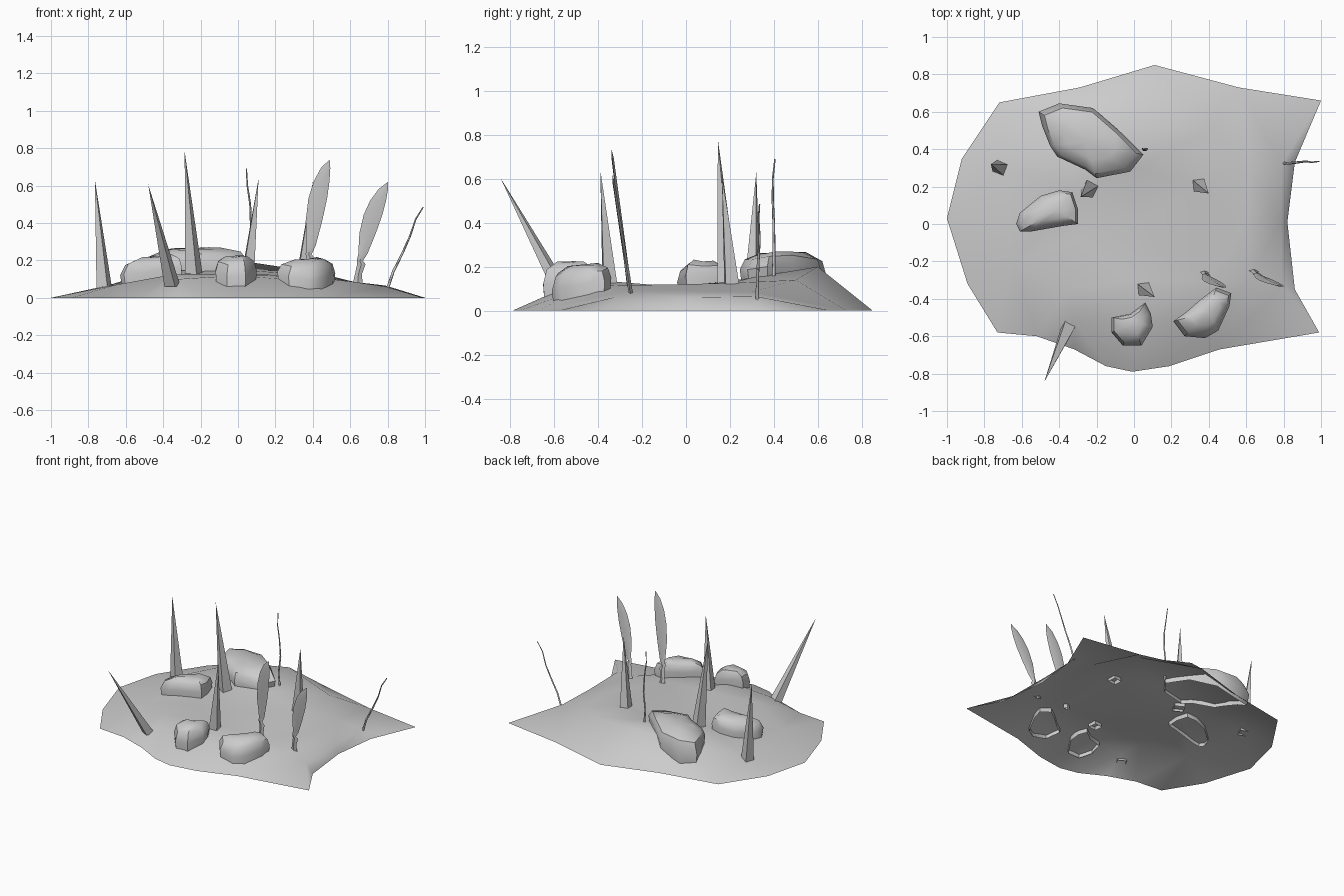
import bpy, bmesh, math
from mathutils import Vector
from mathutils.geometry import delaunay_2d_cdt
from mathutils.bvhtree import BVHTree

if "Cube" in bpy.data.objects:
    bpy.data.objects.remove(bpy.data.objects["Cube"])


def add_mesh(name, verts, faces, angle=None):
    me = bpy.data.meshes.new(name)
    me.from_pydata([tuple(v) for v in verts], [], faces)
    bm = bmesh.new()
    bm.from_mesh(me)
    if name != "ground":
        bmesh.ops.recalc_face_normals(bm, faces=bm.faces)
    bm.to_mesh(me)
    bm.free()
    ob = bpy.data.objects.new(name, me)
    bpy.context.collection.objects.link(ob)
    if angle:
        bpy.ops.object.select_all(action='DESELECT')
        ob.select_set(True)
        bpy.context.view_layer.objects.active = ob
        bpy.ops.object.shade_smooth_by_angle(angle=math.radians(angle))
    return ob


# Ground: open mound sheet triangulated from its flat rim and a few hill heights
rim = [(-1, .03), (-.92, .35), (-.72, .65), (-.29, .73), (.11, .85), (.56, .73),
       (1, .66), (.86, .33), (.82, .01), (.86, -.35), (.99, -.58), (.46, -.67),
       (.19, -.76), (-.01, -.79), (-.15, -.76), (-.32, -.67), (-.52, -.6),
       (-.73, -.58), (-.89, -.32)][::-1]
hills = [(-.7, .3, .065), (-.65, -.2, .07), (-.3, .17, .13), (-.35, -.35, .125),
         (-.32, -.52, .1), (0, .6, .2), (-.35, .52, .17), (0, .3, .15), (0, 0, .105),
         (0, -.3, .13), (0, -.52, .12), (.35, .2, .125), (.4, .5, .14),
         (.37, -.3, .115), (.4, -.52, .085), (.6, 0, .09), (.62, .3, .085),
         (.62, -.3, .085), (-.3, -.08, .11),
         (.79, .32, .065), (.785, .01, .06), (.79, -.33, .06)]
pts = [(x, y, 0) for x, y in rim] + hills
co, _, tris, orig, _, _ = delaunay_2d_cdt(
    [Vector(p[:2]) for p in pts], [], [list(range(len(rim)))], 1, 1e-5)
gv = [Vector((c.x, c.y, pts[o[0]][2])) for c, o in zip(co, orig)]
add_mesh("ground", gv, [list(t) for t in tris], 85)
tree = BVHTree.FromPolygons(gv, [list(t) for t in tris])


def ground_z(x, y):
    hit = tree.ray_cast(Vector((x, y, 2)), Vector((0, 0, -1)))[0]
    return hit.z if hit else 0.0


# Rocks: stacked rings following the ground, open underneath; the top may tilt
def rock(name, outline, top, drift=(0, 0), tilt=(0, 0)):
    n = len(outline)
    cx = sum(p[0] for p in outline) / n
    cy = sum(p[1] for p in outline) / n
    verts = []
    for s, t in ((.95, None), (1, .36), (.88, .74), (.52, .96)):
        for i, (x, y) in enumerate(outline):
            k = 1 - s
            px = x + (cx + drift[0] - x) * k
            py = y + (cy + drift[1] - y) * k
            g = ground_z(px, py)
            h = top + tilt[0] * (px - cx) + tilt[1] * (py - cy) - g
            z = g - .03 if t is None else g + h * (t + .04 * math.sin(i * 2.3))
            verts.append((px, py, z))
    faces = [[r * n + i, r * n + (i + 1) % n, (r + 1) * n + (i + 1) % n, (r + 1) * n + i]
             for r in range(3) for i in range(n)]
    verts.append((cx + drift[0], cy + drift[1], top))
    faces += [[3 * n + i, 3 * n + (i + 1) % n, 4 * n] for i in range(n)]
    add_mesh(name, verts, faces, 40)


rock("rock_back", [(-.51, .6), (-.4, .645), (-.22, .62), (-.07, .49), (.05, .37), (-.02, .28),
                   (-.2, .245), (-.26, .29), (-.41, .36), (-.45, .42), (-.49, .52)], .265,
     (.02, 0), (.05, .05))
rock("rock_left", [(-.63, 0), (-.61, .06), (-.5, .15), (-.4, .18), (-.33, .17), (-.3, .08),
                   (-.3, 0), (-.38, -.01), (-.55, -.04), (-.61, -.04)], .222, (.05, .02), (.1, 0))
rock("rock_front", [(-.12, -.5), (-.12, -.58), (-.06, -.65), (.04, -.65), (.1, -.55),
                    (.09, -.48), (.06, -.42), (-.02, -.48)], .225, (0, .02))
rock("rock_right", [(.21, -.52), (.27, -.6), (.38, -.61), (.45, -.57), (.51, -.44),
                    (.52, -.37), (.44, -.34), (.36, -.4), (.28, -.47)], .21, (.02, .01), (0, .1))


# Spikes: leaning four-sided points, open underneath
def spike(name, base, tip, r, turn):
    x, y, z = base
    verts = [(x + r * math.cos(turn + i * math.pi / 2),
              y + r * math.sin(turn + i * math.pi / 2), z) for i in range(4)]
    add_mesh(name, verts + [tip], [[i, (i + 1) % 4, 4] for i in range(4)])


spike("spike_left", (-.715, .3, .05), (-.765, .32, .63), .045, .4)
spike("spike_centre", (-.235, .19, .11), (-.285, .145, .78), .05, .3)
spike("spike_front", (-.35, -.55, .06), (-.48, -.845, .605), .045, .3)
spike("spike_middle", (.05, -.345, .1), (.11, -.39, .64), .045, .9)
spike("spike_right", (.345, .21, .1), (.4, .163, .62), .045, .9)


# Leaf blades: thin diamond sections, narrow at the stem, curving to a tip
def blade(name, base, size, lean):
    # height, left edge, right edge (fractions of height and width units)
    prof = [(0, -.025, .03), (.1, -.012, .025), (.2, 0, .045), (.23, -.002, .03),
            (.3, .006, .055), (.5, .012, .1), (.68, .035, .135), (.82, .07, .155), (.93, .115, .165)]
    x, y, z = base
    verts, faces = [], []
    for h, l, r in prof:
        m = (l + r) / 2
        t = .01 * (1 - .5 * h)
        for u, v in ((l, 0), (m, -t), (r, 0), (m, t)):
            # edge points shear back in y along the width
            verts.append((x + u + lean * h, y - .085 * h - .1 * (u - m) + v, z + h * size))
    n = len(prof)
    faces = [[k * 4 + i, k * 4 + (i + 1) % 4, k * 4 + 4 + (i + 1) % 4, k * 4 + 4 + i]
             for k in range(n - 1) for i in range(4)]
    verts.append((x + .165 + lean, y - .085, z + size))
    faces += [[(n - 1) * 4 + i, (n - 1) * 4 + (i + 1) % 4, n * 4] for i in range(4)]
    add_mesh(name, verts, faces, 40)


blade("blade_right", (.637, -.25, .07), .55, 0)
blade("blade_left", (.375, -.255, .08), .66, -.05)


# Thin stalks: tapered square tubes along bent paths
def stalk(name, path):
    cu = bpy.data.curves.new(name, 'CURVE')
    cu.dimensions = '3D'
    cu.bevel_depth = .008
    cu.bevel_resolution = 0
    sp = cu.splines.new('POLY')
    sp.points.add(len(path) - 1)
    for i, (p, q) in enumerate(zip(sp.points, path)):
        p.co = (*q, 1)
        p.radius = 1 - .6 * i / (len(path) - 1)
    bpy.context.collection.objects.link(bpy.data.objects.new(name, cu))


stalk("stalk_back", [(.065, .4, .13), (.055, .4, .25), (.07, .4, .38), (.065, .395, .5),
                     (.05, .395, .6), (.045, .405, .69)])
stalk("stalk_right", [(.8, .325, .05), (.83, .325, .14), (.88, .33, .24), (.92, .335, .33),
                      (.95, .33, .42), (.99, .335, .485)])
